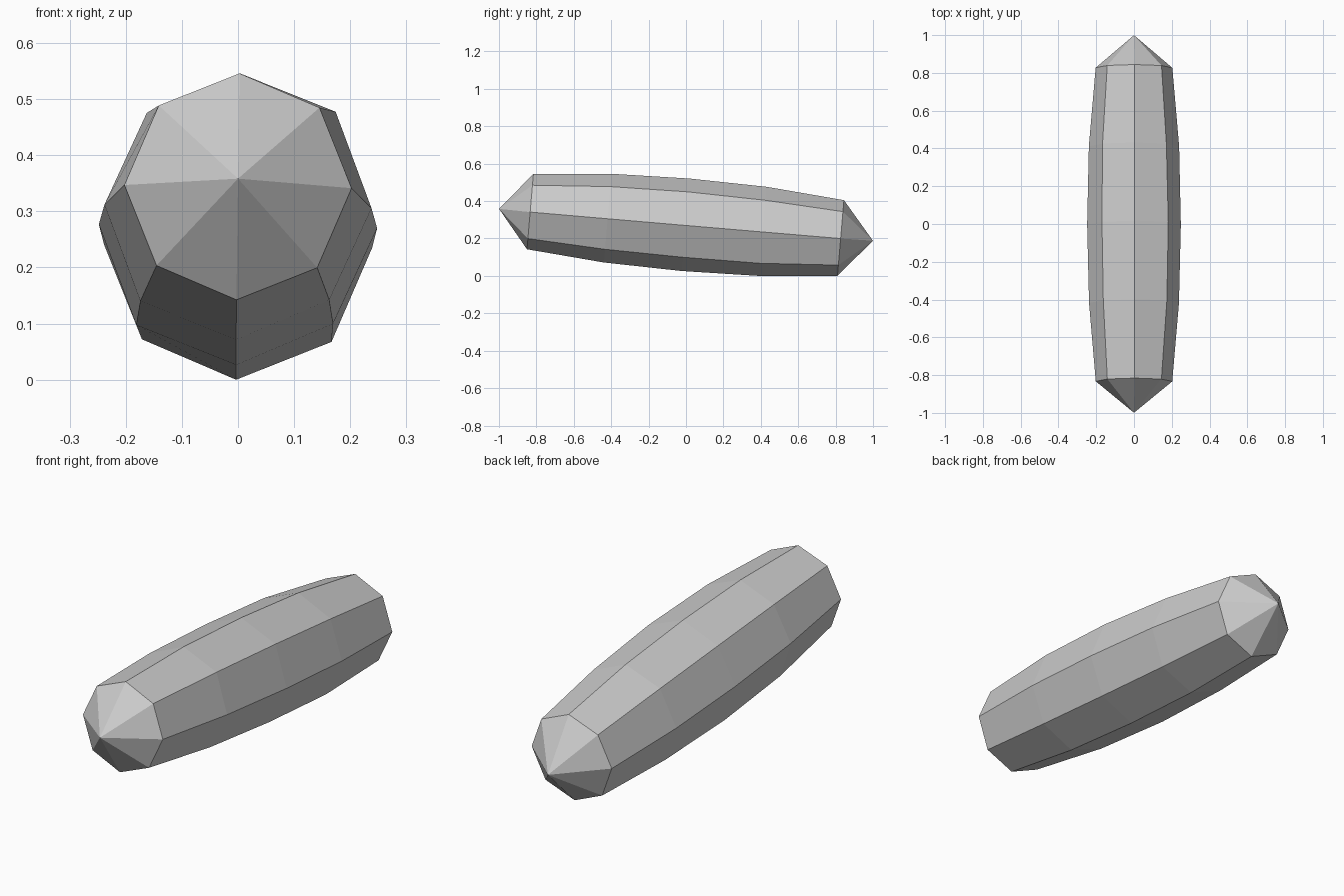
import bpy
import bmesh
import math
from mathutils import Matrix

cube = bpy.data.objects.get("Cube")
if cube:
    bpy.data.objects.remove(cube, do_unlink=True)

# Plain grey surface
grey = bpy.data.materials.new("light_grey")
grey.use_nodes = True
colour = (0.6, 0.6, 0.6, 1)
grey.diffuse_color = colour
grey.node_tree.nodes["Principled BSDF"].inputs["Base Color"].default_value = colour

SIDES = 8
# Barrel rings: position along the axis, radius, slight diagonal bulge
RINGS = [(-0.836, 0.2025, 0), (-0.42, 0.238, 0.02), (-0.003, 0.248, 0.02),
         (0.413, 0.239, 0), (0.83, 0.203, 0)]
TIP = 1.003
ROLL = math.radians(0.8)

bm = bmesh.new()


def add_ring(y, radius, bulge):
    ring = []
    for i in range(SIDES):
        a = math.tau * i / SIDES
        r = radius * (1 + bulge * math.sin(2 * a))
        ring.append(bm.verts.new((r * math.cos(a - ROLL), y, r * math.sin(a - ROLL))))
    return ring


def add_cap(ring, y):
    tip = bm.verts.new((0, y, 0))
    for i in range(SIDES):
        bm.faces.new((ring[i], ring[(i + 1) % SIDES], tip))


# Bowed octagonal barrel
rings = [add_ring(*row) for row in RINGS]
for a, b in zip(rings, rings[1:]):
    for i in range(SIDES):
        j = (i + 1) % SIDES
        bm.faces.new((a[i], a[j], b[j], b[i]))

# Pointed ends
add_cap(rings[0], -TIP)
add_cap(rings[-1], TIP)
bmesh.ops.recalc_face_normals(bm, faces=bm.faces)

# Tilt nose-up and rest on the ground
bm.transform(Matrix.Rotation(math.radians(-4.87), 4, "X"))
lowest = min(v.co.z for v in bm.verts)
bm.transform(Matrix.Translation((0, 0, -lowest)))

mesh = bpy.data.meshes.new("pointed_barrel")
bm.to_mesh(mesh)
bm.free()
mesh.materials.append(grey)
bpy.context.collection.objects.link(bpy.data.objects.new("pointed_barrel", mesh))
